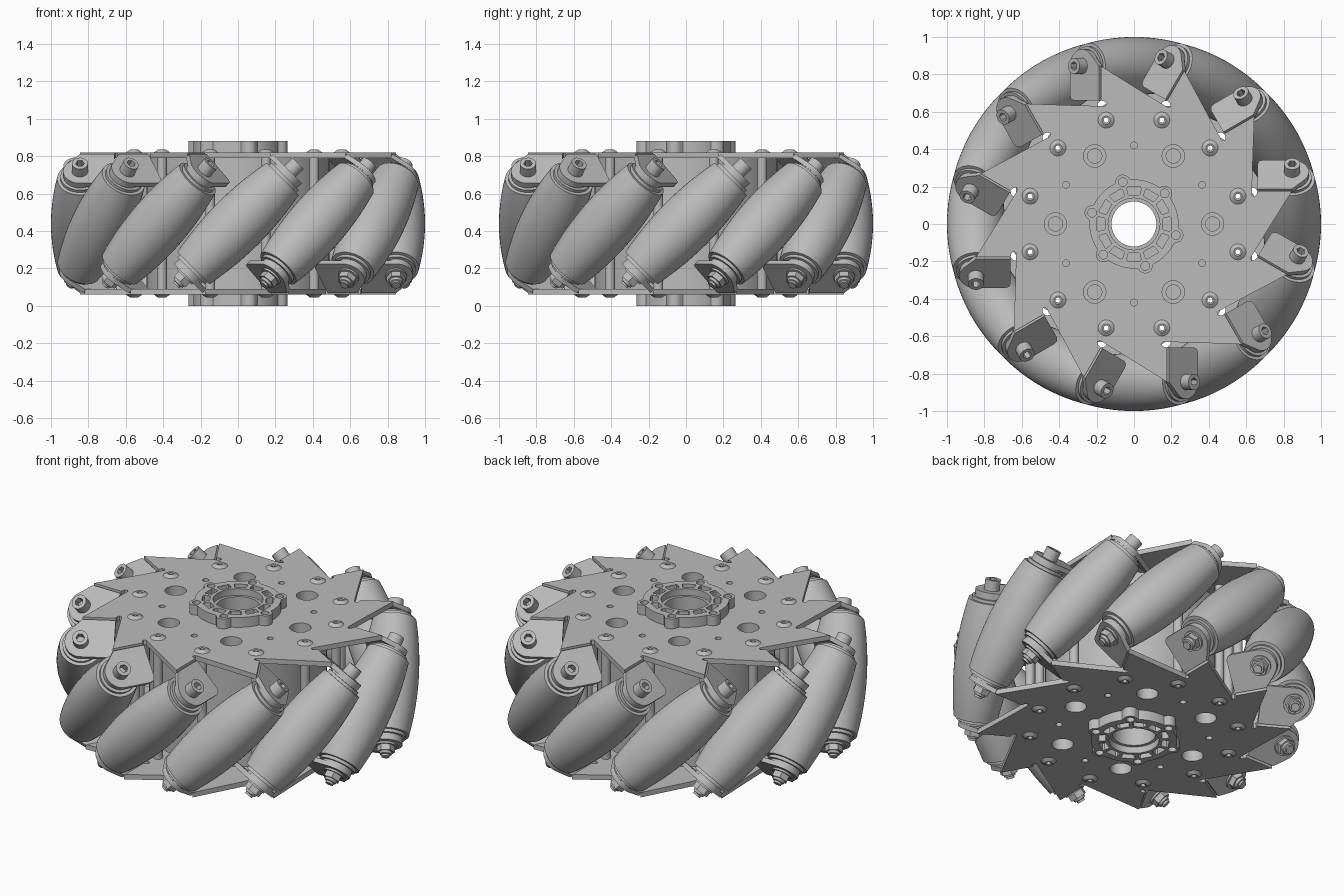
import bpy, bmesh
from math import sin, cos, pi, radians, sqrt, hypot
from mathutils import Matrix, Vector

if "Cube" in bpy.data.objects:
    bpy.data.objects.remove(bpy.data.objects["Cube"])

ROLLERS, AXLE_R, MID_Z = 12, 0.845, 0.44
FOLD_S = 0.177          # sideways offset of the tab fold line
PLATE_LO, PLATE_HI = 0.35, 0.38


def material(name, value):
    m = bpy.data.materials.new(name)
    m.use_nodes = True
    m.diffuse_color = (value, value, value, 1)
    m.node_tree.nodes["Principled BSDF"].inputs["Base Color"].default_value = (value, value, value, 1)
    return m


GREY = material("grey metal", 0.5)
FLIP = Matrix.Rotation(pi, 4, 'X')
CENTRE = Matrix.Translation((0, 0, MID_Z))


def finish(mesh, angle=35):
    bm = bmesh.new()
    bm.from_mesh(mesh)
    bmesh.ops.remove_doubles(bm, verts=bm.verts, dist=1e-5)
    bmesh.ops.recalc_face_normals(bm, faces=bm.faces)
    bm.to_mesh(mesh)
    bm.free()
    mesh.materials.clear()
    mesh.materials.append(GREY)
    mesh.shade_smooth()
    mesh.set_sharp_from_angle(angle=radians(angle))
    return mesh


def place(name, mesh, matrix):
    ob = bpy.data.objects.new(name, mesh)
    bpy.context.collection.objects.link(ob)
    ob.matrix_world = matrix
    return ob


def circle(r, n=32, cx=0, cy=0, start=0):
    return [(cx + r * cos(start + 2 * pi * i / n), cy + r * sin(start + 2 * pi * i / n)) for i in range(n)]


def ring_of(r, count, radius, offset=0, n=24):
    """Circles spread evenly around the centre."""
    angles = [radians(offset) + 2 * pi * k / count for k in range(count)]
    return [circle(radius, n, r * cos(a), r * sin(a)) for a in angles]


def slab(name, loops, z0, z1):
    """Flat outline with holes, extruded from z0 to z1."""
    cu = bpy.data.curves.new(name, 'CURVE')
    cu.dimensions, cu.fill_mode, cu.extrude = '2D', 'BOTH', (z1 - z0) / 2
    for loop in loops:
        sp = cu.splines.new('POLY')
        sp.points.add(len(loop) - 1)
        for p, (x, y) in zip(sp.points, loop):
            p.co = (x, y, 0, 1)
        sp.use_cyclic_u = True
    ob = place(name, cu, Matrix())
    deps = bpy.context.evaluated_depsgraph_get()
    mesh = bpy.data.meshes.new_from_object(ob.evaluated_get(deps))
    bpy.data.objects.remove(ob)
    bpy.data.curves.remove(cu)
    mesh.transform(Matrix.Translation((0, 0, (z0 + z1) / 2)))
    return finish(mesh)


def lathe(name, profile, steps=32, closed=False):
    """Revolve (radius, z) points around z."""
    bm = bmesh.new()
    vs = [bm.verts.new((r, 0, z)) for r, z in profile]
    pairs = list(zip(vs, vs[1:])) + ([(vs[-1], vs[0])] if closed else [])
    edges = [bm.edges.new(p) for p in pairs]
    bmesh.ops.spin(bm, geom=vs + edges, axis=(0, 0, 1), cent=(0, 0, 0), angle=2 * pi, steps=steps)
    mesh = bpy.data.meshes.new(name)
    bm.to_mesh(mesh)
    bm.free()
    return finish(mesh)


# Star plate with bent-tab teeth and relief slots
outline = []
for k in range(ROLLERS):
    a = 2 * pi * k / ROLLERS
    tooth = [(FOLD_S, AXLE_R), (FOLD_S, 0.66), (0.155, 0.655), (0.145, 0.643),
             (0.155, 0.63), (0.34, 0.635)]
    outline += [(r * cos(a) - s * sin(a), r * sin(a) + s * cos(a)) for s, r in tooth]
big_holes = ring_of(0.42, 6, 0.06)
rivet_holes = ring_of(0.575, 12, 0.014, 15, 12)
plate = slab("plate", [outline, circle(0.2)] + big_holes + rivet_holes
             + ring_of(0.42, 6, 0.018, 30, 16), PLATE_LO, PLATE_HI)
place("top_plate", plate, CENTRE)
place("bottom_plate", plate, CENTRE @ FLIP)

# Drum between the plates, with stepped bolt wells
core = slab("core", [circle(0.49, 96), circle(0.2)] + big_holes, -PLATE_LO, PLATE_LO)
place("core_drum", core, CENTRE)
sleeve = lathe("sleeve", [(0.038, -0.27), (0.061, -0.27), (0.061, 0.27), (0.038, 0.27)], closed=True)
plug = lathe("plug", [(0, -0.2), (0.04, -0.2), (0.04, 0.2), (0, 0.2)])
for k in range(6):
    a = pi * k / 3
    at = CENTRE @ Matrix.Translation((0.42 * cos(a), 0.42 * sin(a), 0))
    place(f"well_sleeve_{k + 1}", sleeve, at)
    place(f"well_plug_{k + 1}", plug, at)

# Hollow rivets joining both plates
rivet = lathe("rivet", [(0.013, -0.392), (0.022, -0.395), (0.043, -0.38), (0.043, -0.37),
                        (0.026, -0.35), (0.026, 0.35), (0.043, 0.37), (0.043, 0.38),
                        (0.022, 0.395), (0.013, 0.392)], 24, True)
for k in range(12):
    a = radians(15 + 30 * k)
    place(f"rivet_{k + 1}", rivet, CENTRE @ Matrix.Translation((0.575 * cos(a), 0.575 * sin(a), 0)))


# Hub with six screw lobes and a ring of pockets
def hub_radius(a):
    off = (a - radians(45) + pi / 6) % (pi / 3) - pi / 6
    side = 0.04 ** 2 - (0.232 * sin(off)) ** 2
    lobe = 0.232 * cos(off) + sqrt(side) if side > 0 else 0
    return max(0.238, lobe)


hub_outline = [(hub_radius(a) * cos(a), hub_radius(a) * sin(a)) for a in (2 * pi * i / 180 for i in range(180))]
screw_holes = ring_of(0.232, 6, 0.023, 45, 20)
pockets = []
for k in range(12):
    a, inner, outer = radians(30 * k), 0.2, 0.165
    pockets.append([(r * cos(a + d), r * sin(a + d)) for r, d in
                    [(0.157, -0.17), (0.164, -0.2), (0.192, -0.2), (0.2, -0.17),
                     (0.2, 0.17), (0.192, 0.2), (0.164, 0.2), (0.157, 0.17)]])
hub_mid = slab("hub_mid", [hub_outline, circle(0.12, 48)] + screw_holes, -0.4, 0.4)
hub_cap = slab("hub_cap", [hub_outline, circle(0.138, 48)] + screw_holes + pockets, 0.4, MID_Z)
hub_base = hub_cap.copy()
hub_base.transform(Matrix.Scale(-1, 4, (0, 0, 1)))
finish(hub_base)
place("hub_body", hub_mid, CENTRE)
place("hub_top", hub_cap, CENTRE)
place("hub_bottom", hub_base, CENTRE)

# Barrel roller: its bulge follows the wheel's round outer edge
HALF = 0.338
barrel = [(0, -0.356), (0.104, -0.356), (0.104, -HALF)]
for i in range(25):
    t = HALF * (i / 12 - 1)
    barrel.append((1 - hypot(AXLE_R, t / sqrt(2)), t))
barrel += [(0.104, HALF), (0.104, 0.356), (0, 0.356)]
roller = lathe("roller", barrel, 48)

# Bent tab, perpendicular to the roller axle
arc = [(AXLE_R + 0.09 * cos(radians(d)), 0.09 * sin(radians(d))) for d in range(-40, 91, 10)]
tab = slab("tab", [[(0.66, -0.13), (AXLE_R, -0.13)] + arc
                   + [(0.69, 0.09), (0.669, 0.081), (0.66, 0.06)]], 0.368, 0.395)

# Fasteners along the axle
washer = lathe("washer", [(0, 0.356), (0.088, 0.356), (0.088, 0.368), (0, 0.368)])
head = slab("bolt_head", [circle(0.043), circle(0.024, 6)], 0.41, 0.455)
head_base = lathe("head_base", [(0, 0.395), (0.043, 0.395), (0.043, 0.412), (0, 0.412)])
flange = lathe("nut_flange", [(0, 0.395), (0.058, 0.395), (0.058, 0.406), (0, 0.406)])
nut = slab("nut", [circle(0.05, 6)], 0.406, 0.44)
tip = lathe("bolt_tip", [(0, 0.44), (0.036, 0.44), (0.032, 0.454), (0.023, 0.456), (0.023, 0.468), (0, 0.468)])

to_axle = Matrix.Translation((AXLE_R, 0, 0))
tilt = Matrix.Rotation(radians(-45), 4, 'X')
for k in range(ROLLERS):
    frame = CENTRE @ Matrix.Rotation(2 * pi * k / ROLLERS, 4, 'Z') @ tilt
    n = k + 1
    place(f"roller_{n}", roller, frame @ to_axle)
    for end, turn in (("top", Matrix()), ("bottom", FLIP)):
        place(f"{end}_tab_{n}", tab, frame @ turn)
        place(f"{end}_washer_{n}", washer, frame @ turn @ to_axle)
    place(f"bolt_head_{n}", head, frame @ to_axle)
    place(f"bolt_head_base_{n}", head_base, frame @ to_axle)
    for name, mesh in (("nut_flange", flange), ("nut", nut), ("bolt_tip", tip)):
        place(f"{name}_{n}", mesh, frame @ FLIP @ to_axle)
